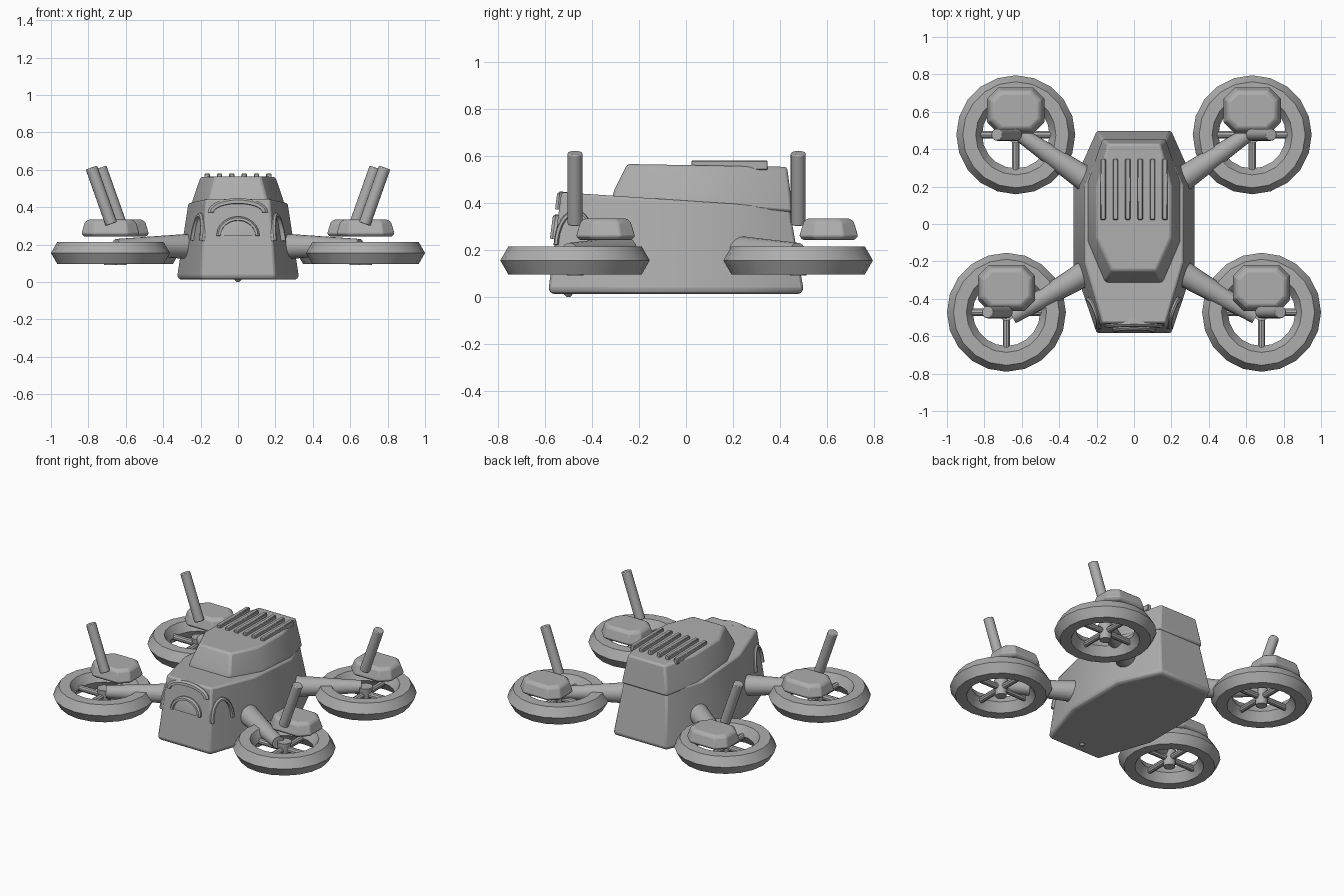
import bpy, bmesh, math
from mathutils import Vector, Matrix

if "Cube" in bpy.data.objects:
    bpy.data.objects.remove(bpy.data.objects["Cube"])

grey = bpy.data.materials.new("body_grey")
grey.diffuse_color = (0.42, 0.42, 0.42, 1)
grey.use_nodes = True
grey.node_tree.nodes["Principled BSDF"].inputs["Base Color"].default_value = grey.diffuse_color


def finish(ob, bevel=0.0, segments=2):
    ob.data.materials.clear()
    ob.data.materials.append(grey)
    if bevel:
        m = ob.modifiers.new("soft_edges", 'BEVEL')
        m.width, m.segments, m.limit_method = bevel, segments, 'ANGLE'
        m.angle_limit = math.radians(25)
    bpy.ops.object.select_all(action='DESELECT')
    ob.select_set(True)
    bpy.context.view_layer.objects.active = ob
    bpy.ops.object.shade_smooth_by_angle(angle=math.radians(30))
    return ob


def loft(name, rings, bevel=0.0, closed=False):
    """Skin a list of equal-sized point rings; cap the ends unless closed."""
    bm = bmesh.new()
    vs = [[bm.verts.new(p) for p in r] for r in rings]
    n = len(rings[0])
    last = len(vs) if closed else len(vs) - 1
    for i in range(last):
        a, b = vs[i], vs[(i + 1) % len(vs)]
        for j in range(n):
            k = (j + 1) % n
            bm.faces.new((a[j], a[k], b[k], b[j]))
    if not closed:
        bm.faces.new(vs[0][::-1])
        bm.faces.new(vs[-1])
    bmesh.ops.recalc_face_normals(bm, faces=bm.faces)
    me = bpy.data.meshes.new(name)
    bm.to_mesh(me)
    bm.free()
    ob = bpy.data.objects.new(name, me)
    bpy.context.collection.objects.link(ob)
    return finish(ob, bevel)


def octagon(fx, fy, mx, m1, m2, bx, by, zf, zb):
    """Long octagon: front edge, widest sides, back edge, height sloping front to back."""
    pts = [(-fx, fy), (fx, fy), (mx, m1), (mx, m2), (bx, by), (-bx, by), (-mx, m2), (-mx, m1)]
    return [(x, y, zf + (zb - zf) * (y - fy) / (by - fy)) for x, y in pts]


def rod(name, a, b, r1, r2=None, sides=16, bevel=0.0):
    """Cylinder or cone between two points."""
    a, b = Vector(a), Vector(b)
    bpy.ops.mesh.primitive_cone_add(vertices=sides, radius1=r1, radius2=r1 if r2 is None else r2,
                                    depth=(b - a).length, location=(a + b) / 2)
    ob = bpy.context.object
    ob.rotation_euler = (b - a).to_track_quat('Z', 'Y').to_euler()
    ob.name = name
    return finish(ob, bevel)


def box(name, size, loc, bevel=0.0):
    bpy.ops.mesh.primitive_cube_add(size=1, location=loc)
    ob = bpy.context.object
    ob.name = name
    ob.data.transform(Matrix.Diagonal((*size, 1)))
    return finish(ob, bevel, 1)


def arch(name, centre, normal, rx, rz, band, depth, solid=False):
    """Half-ellipse band or filled half disc, standing on a wall with the given normal."""
    c, n = Vector(centre), Vector(normal).normalized()
    u = Vector((0, 0, 1)).cross(n).normalized()
    v = n.cross(u)
    steps = [math.pi * i / 16 for i in range(17)]

    def at(t, s, d):
        return c + u * (rx - s) * math.cos(t) + v * (rz - s) * math.sin(t) + n * d
    if solid:
        rings = [[at(t, 0, -0.03) for t in steps], [at(t, 0, depth * .4) for t in steps],
                 [at(t, band, depth) for t in steps]]
    else:
        rings = [[at(t, 0, -0.03), at(t, 0, depth * .5), at(t, band * .4, depth),
                  at(t, band, depth), at(t, band, -0.03)] for t in steps]
    return loft(name, rings)


# Hull, tapering upwards
loft("hull", [
    octagon(.19, -.57, .312, -.215, .215, .19, .485, .012, .012),
    octagon(.20, -.585, .325, -.22, .22, .20, .50, .03, .03),
    octagon(.17, -.53, .265, -.20, .20, .16, .44, .445, .38)], 0.012)

# Raised cabin with vent bars
loft("cabin", [
    octagon(.155, -.315, .25, -.09, .22, .17, .455, .42, .36),
    octagon(.15, -.305, .242, -.09, .22, .165, .45, .455, .40),
    octagon(.12, -.25, .20, -.07, .20, .14, .43, .565, .553)], 0.012)
for i in range(6):
    box("vent_bar", (.028, .325, .04), (-.165 + .066 * i, .185, .56), .004)

# Nose lens, brow and cheek arches
front = (0, -1, .13)
arch("nose_arch", (0, -.557, .245), front, .115, .105, .022, .022)
arch("nose_lens", (0, -.557, .245), front, .095, .085, .03, .010, True)
arch("brow", (0, -.535, .37), front, .16, .078, .03, .022)
for s in (-1, 1):
    arch("cheek_arch", (s * .212, -.475, .22), (s * .946, -.324, .13), .09, .15, .02, .02)

# Sensor tip under the nose
rod("belly_sensor", (0, -.5, .0), (0, -.5, .03), .008, .035, 12)


def pod_ring(cx, cy, inset, z):
    hx, hy, c = .155 - inset, .125 - inset, .06 - inset * .4
    return [(cx + x, cy + y, z) for x, y in (
        (-hx + c, -hy), (hx - c, -hy), (hx, -hy + c), (hx, hy - c),
        (hx - c, hy), (-hx + c, hy), (-hx, hy - c), (-hx, -hy + c))]


# Four rotor units: x, y of hub, then arm root and tip y
for rx, ry, root_y, tip_y in ((.682, -.472, -.27, -.495), (.632, .477, .245, .475)):
    for s in (-1, 1):
        x = s * rx
        # Ring guard with a hexagonal section
        bpy.ops.mesh.primitive_torus_add(location=(x, ry, .155), major_radius=.249, minor_radius=.069,
                                         major_segments=20, minor_segments=6)
        guard = bpy.context.object
        guard.name = "rotor_guard"
        finish(guard)
        # Hub and spokes
        rod("rotor_hub", (x, ry, .092), (x, ry, .20), .035, .045)
        for dx, dy in ((1, 0), (-1, 0), (0, 1), (0, -1)):
            rod("rotor_spoke", (x, ry, .15), (x + dx * .20, ry + dy * .20, .15), .02, sides=10)
        # Tapered arm
        rod("rotor_arm", (s * .23, root_y + (.025 if ry < 0 else -.025), .19),
            (s * (rx - .03), tip_y, .19), .07, .04, 20)
        # Motor pod
        py = ry + .13
        loft("motor_pod", [pod_ring(x, py, .015, .242), pod_ring(x, py, 0, .258),
                           pod_ring(x, py, .018, .318), pod_ring(x, py, .035, .333)], .006)
        # Leaning antenna
        rod("antenna", (x - s * .005, ry, .31), (x + s * .102, ry, .612), .032, sides=16, bevel=.005)
